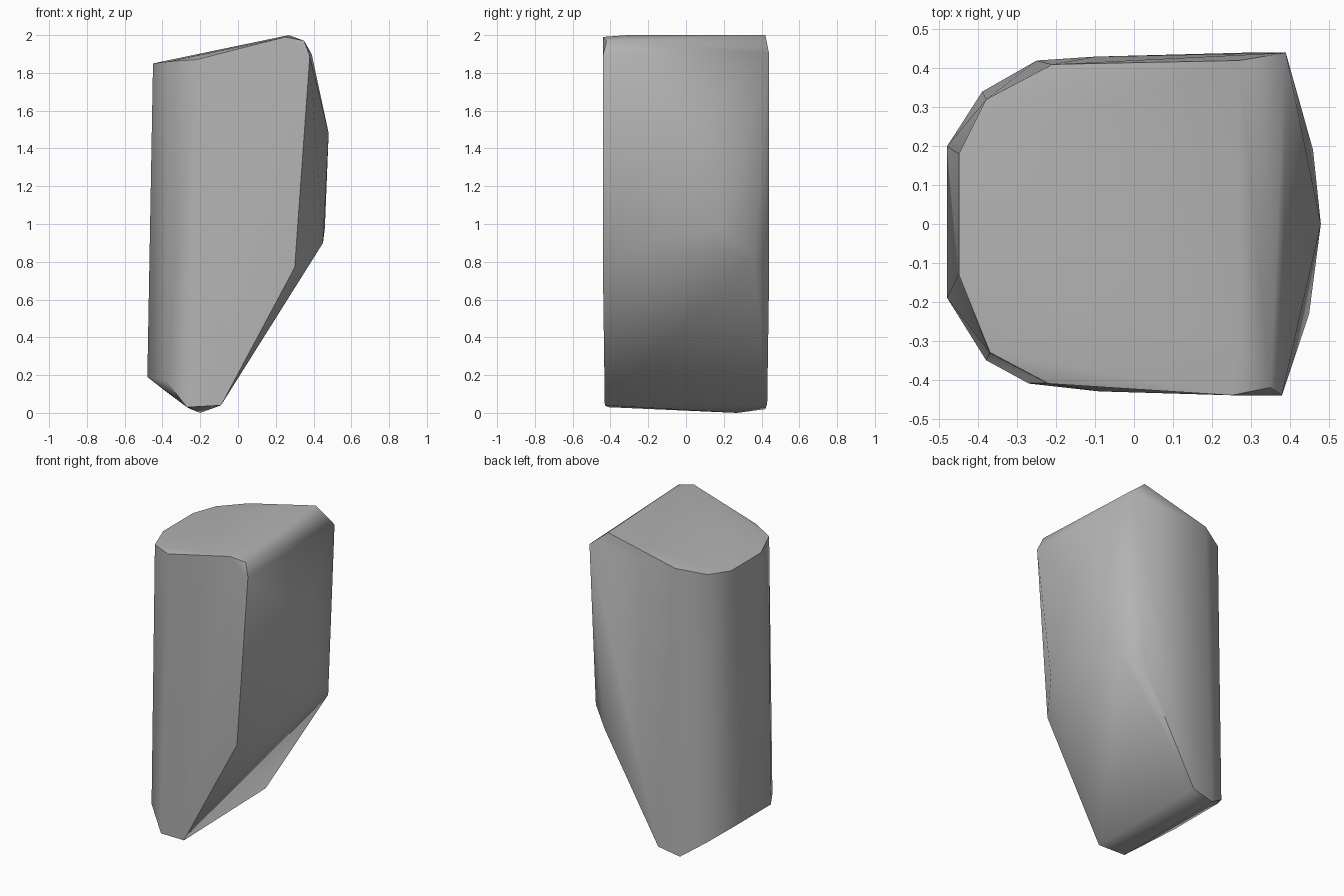
import bpy, bmesh
from math import radians

cube = bpy.data.objects.get("Cube")
if cube:
    bpy.data.objects.remove(cube, do_unlink=True)

# Plain stone colour
stone = bpy.data.materials.new("stone grey")
stone.use_nodes = True
colour = (0.45, 0.45, 0.45, 1)
stone.diffuse_color = colour
stone.node_tree.nodes["Principled BSDF"].inputs["Base Color"].default_value = colour

# Corners of the boulder, grouped by region
top = [(-.45, -.13, 1.85), (-.45, .18, 1.85), (-.38, .32, 1.86), (-.21, .41, 1.89),
       (.27, .42, 2), (.27, -.31, 2), (.25, -.44, 1.99), (-.22, -.41, 1.87), (-.37, -.33, 1.86)]
shoulder = [(.35, -.42, 1.97), (.38, -.44, 1.89), (.39, .44, 1.9)]
bulge = [(.48, 0, 1.48), (.46, .19, .98), (.45, -.23, .9), (.4, .36, .82),
         (.28, .44, .72), (.3, -.44, .77)]
base = [(-.48, -.19, .19), (-.48, .2, .19), (-.38, -.35, .17), (-.39, .34, .12),
        (-.27, -.41, .03), (-.25, .42, .02), (-.2, .27, 0), (-.09, -.43, .04), (-.1, .43, .05)]

# Wrap the corners in a faceted skin
bm = bmesh.new()
for corner in top + shoulder + bulge + base:
    bm.verts.new(corner)
bmesh.ops.convex_hull(bm, input=bm.verts)
bmesh.ops.delete(bm, geom=[v for v in bm.verts if not v.link_faces], context='VERTS')
bmesh.ops.recalc_face_normals(bm, faces=bm.faces)
mesh = bpy.data.meshes.new("boulder")
bm.to_mesh(mesh)
bm.free()
mesh.materials.append(stone)

boulder = bpy.data.objects.new("boulder", mesh)
bpy.context.collection.objects.link(boulder)

# Soft shading across shallow edges, crisp on the sharp ones
bpy.ops.object.select_all(action='DESELECT')
boulder.select_set(True)
bpy.context.view_layer.objects.active = boulder
bpy.ops.object.shade_smooth_by_angle(angle=radians(40))
